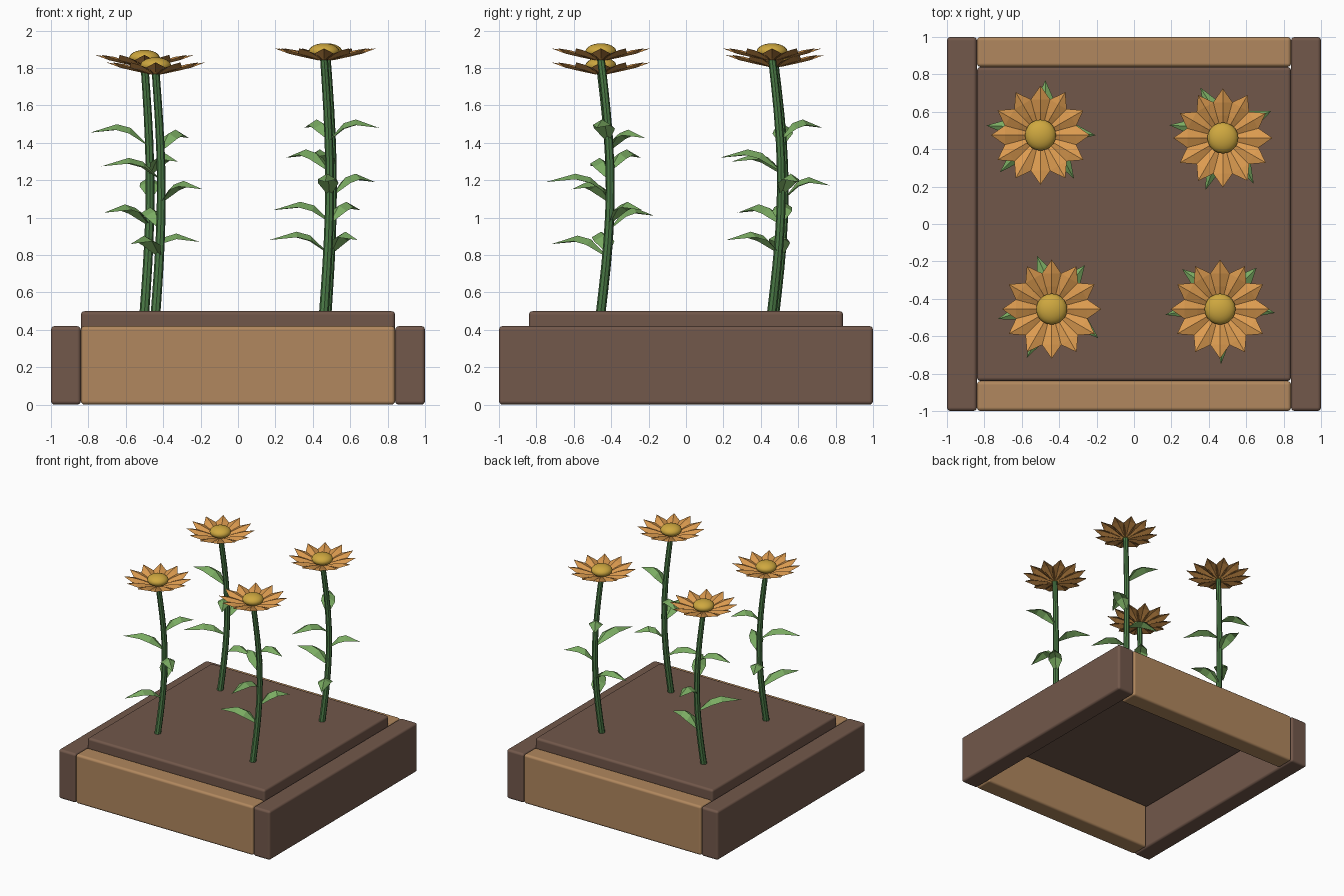
import bpy, bmesh
from math import sin, cos, pi, radians
from mathutils import Vector, Matrix

if "Cube" in bpy.data.objects:
    bpy.data.objects.remove(bpy.data.objects["Cube"], do_unlink=True)


def material(name, r, g, b):
    m = bpy.data.materials.new(name)
    m.use_nodes = True
    m.diffuse_color = (r, g, b, 1)
    bsdf = next(n for n in m.node_tree.nodes if n.type == "BSDF_PRINCIPLED")
    bsdf.inputs["Base Color"].default_value = (r, g, b, 1)
    bsdf.inputs["Roughness"].default_value = 0.8
    return m


dark_wood = material("dark brown wood", 0.17, 0.098, 0.07)
light_wood = material("light brown wood", 0.44, 0.245, 0.112)
soil_brown = material("soil brown", 0.165, 0.095, 0.068)
stem_green = material("stem green", 0.069, 0.195, 0.061)
leaf_green = material("leaf green", 0.195, 0.41, 0.122)
petal_orange = material("petal orange", 0.72, 0.33, 0.08)
center_yellow = material("center yellow", 0.62, 0.39, 0.05)


def finish(name, bm, mat, smooth=False):
    mesh = bpy.data.meshes.new(name)
    bm.to_mesh(mesh)
    bm.free()
    mesh.materials.append(mat)
    for p in mesh.polygons:
        p.use_smooth = smooth
    ob = bpy.data.objects.new(name, mesh)
    bpy.context.collection.objects.link(ob)
    return ob


def box(name, lo, hi, mat):
    """Box between two corners with rounded edges."""
    lo, hi = Vector(lo), Vector(hi)
    bm = bmesh.new()
    bmesh.ops.create_cube(bm, size=1)
    bmesh.ops.scale(bm, vec=hi - lo, verts=bm.verts)
    bmesh.ops.translate(bm, vec=(lo + hi) / 2, verts=bm.verts)
    ob = finish(name, bm, mat, smooth=True)
    mod = ob.modifiers.new("rounded_edges", "BEVEL")
    mod.width = 0.02
    mod.segments = 3
    mod.harden_normals = True


def blade(bm, root, angle, stations):
    """Strip folded along a raised midrib.
    Stations: distance out, half width, midrib height, edge drop."""
    out = Vector((cos(angle), sin(angle), 0))
    side = Vector((-out.y, out.x, 0))
    rows = []
    for r, w, z, drop in stations:
        mid = root(r) + out * r + Vector((0, 0, z))
        low = Vector((0, 0, drop))
        rows.append([bm.verts.new(p) for p in
                     (mid + side * w - low, mid, mid - side * w - low)])
    for a, b in zip(rows, rows[1:]):
        if stations[rows.index(b)][1] == 0:
            bm.faces.new((a[1], b[1], a[0]))
            bm.faces.new((a[2], b[1], a[1]))
        else:
            bm.faces.new((a[1], b[1], b[0], a[0]))
            bm.faces.new((a[2], b[2], b[1], a[1]))
    for v in [v for v in rows[-1] if not v.link_faces]:
        bm.verts.remove(v)


# Planter frame and soil
T, H = 0.84, 0.42
box("left_plank", (T, -1, 0), (1, 1, H), dark_wood)
box("right_plank", (-1, -1, 0), (-T, 1, H), dark_wood)
box("front_plank", (-T, -1, 0), (T, -T, H), light_wood)
box("back_plank", (-T, T, 0), (T, 1, H), light_wood)
box("soil", (-T, -T, 0.37), (T, T, 0.5), soil_brown)

SOIL = 0.5
LEAF = [(0.01, 0.012, -0.06, 0.005), (0.09, 0.055, 0.025, 0.03),
        (0.16, 0.05, 0.045, 0.03), (0.295, 0, 0, 0)]
PETAL = [(0.03, 0.012, 0, 0.004), (0.12, 0.04, 0.032, 0.016),
         (0.19, 0.052, 0.05, 0.018), (0.265, 0, 0.06, 0)]
LEAF_HEIGHTS = (0.38, 0.54, 0.69, 0.82, 0.98)
GOLDEN = radians(137.5)


def flower(label, x, y, height, top_leaf_angle):
    def stem_point(t):
        bow = sin(pi * t)
        return Vector((x + 0.03 * bow, y + 0.05 * bow, SOIL + height * t))

    # Bowed, slightly tapering stem
    bm = bmesh.new()
    rings, sides, steps = [], 8, 10
    for i in range(steps + 1):
        t = -0.03 + 1.03 * i / steps
        c, r = stem_point(t), 0.026 - 0.005 * t
        rings.append([bm.verts.new(c + Vector((r * cos(a), r * sin(a), 0)))
                      for a in (2 * pi * k / sides for k in range(sides))])
    for a, b in zip(rings, rings[1:]):
        for k in range(sides):
            n = (k + 1) % sides
            bm.faces.new((a[k], a[n], b[n], b[k]))
    bm.faces.new(rings[-1])
    bm.faces.new(rings[0][::-1])
    finish(label + "_stem", bm, stem_green)

    # Five leaves spiralling up the stem
    bm = bmesh.new()
    for i, h in enumerate(LEAF_HEIGHTS):
        t = h / 1.35
        z = SOIL + height * t
        start = stem_point(t)

        def root(r):
            f = min(r / 0.295, 1)
            return Vector((start.x + (x - start.x) * f,
                           start.y + (y - start.y) * f, z))
        blade(bm, root, radians(top_leaf_angle) + GOLDEN * (4 - i), LEAF)
    finish(label + "_leaves", bm, leaf_green)

    # Ring of folded petals
    top = stem_point(1) - Vector((0, 0, 0.005))
    bm = bmesh.new()
    for k in range(12):
        blade(bm, lambda r: top, 2 * pi * k / 12, PETAL)
    finish(label + "_petals", bm, petal_orange)

    # Domed flower center
    bm = bmesh.new()
    bmesh.ops.create_uvsphere(
        bm, u_segments=20, v_segments=12, radius=1,
        matrix=Matrix.Translation(top + Vector((0, 0, 0.042)))
        @ Matrix.Diagonal((0.083, 0.083, 0.045, 1)))
    finish(label + "_center", bm, center_yellow, smooth=True)


flower("back_right_flower", -0.5, 0.475, 1.315, 170)
flower("back_left_flower", 0.475, 0.46, 1.35, 114)
flower("front_right_flower", -0.44, -0.455, 1.275, 53)
flower("front_left_flower", 0.46, -0.455, 1.35, 356)
